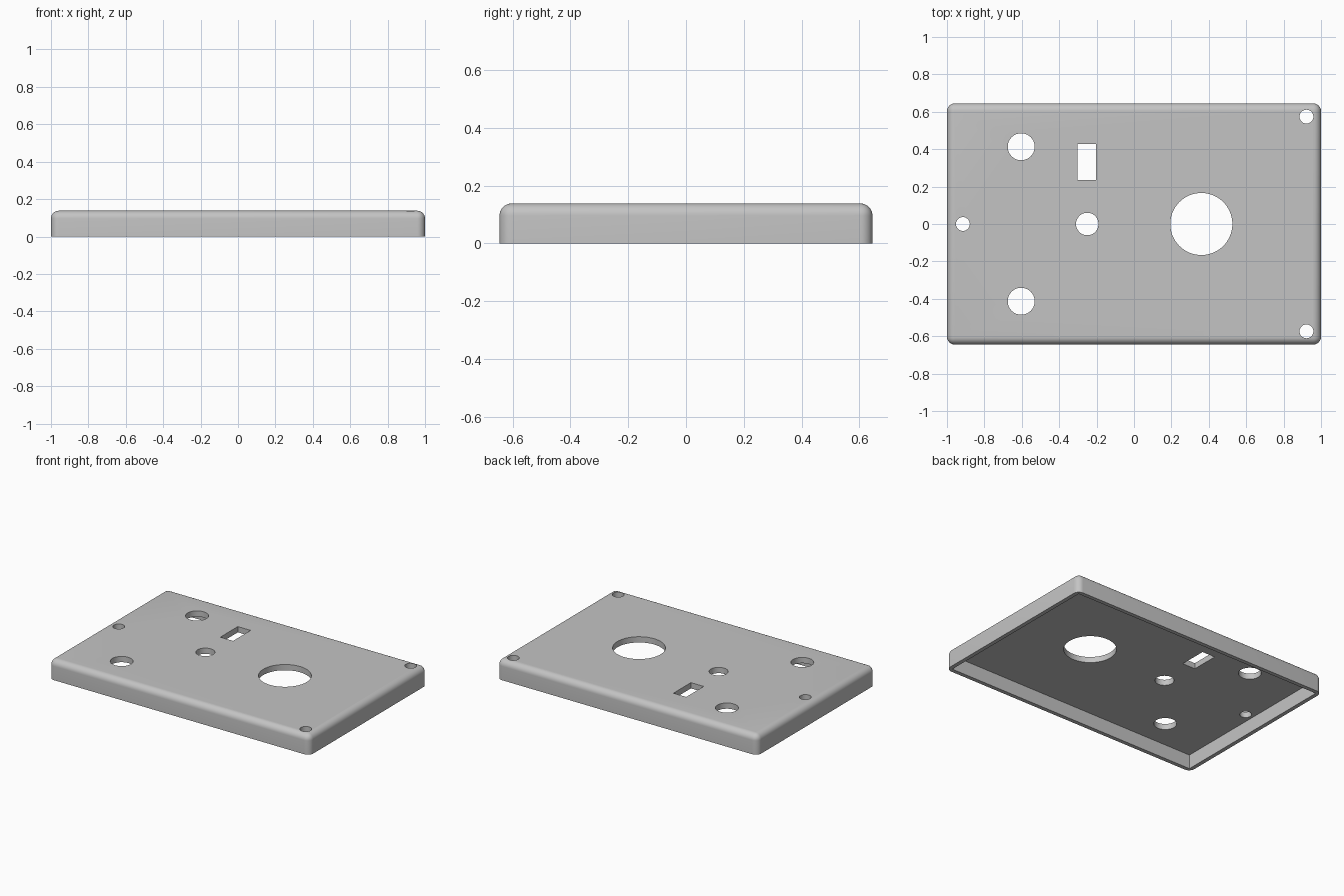
import bpy, bmesh, math
from mathutils import Matrix, Vector

if "Cube" in bpy.data.objects:
    bpy.data.objects.remove(bpy.data.objects["Cube"])

LENGTH, WIDTH, HEIGHT = 2.0, 1.29, 0.138
WALL, PLATE, ROUND = 0.028, 0.04, 0.042

grey = bpy.data.materials.new("light grey")
grey.use_nodes = True
colour = (0.55, 0.55, 0.55, 1)
grey.diffuse_color = colour
grey.node_tree.nodes["Principled BSDF"].inputs["Base Color"].default_value = colour


def add_box(bm, size, centre):
    matrix = Matrix.Translation(centre) @ Matrix.Diagonal((*size, 1))
    bmesh.ops.create_cube(bm, size=1, matrix=matrix)


def make_object(name, bm):
    mesh = bpy.data.meshes.new(name)
    bm.to_mesh(mesh)
    bm.free()
    obj = bpy.data.objects.new(name, mesh)
    bpy.context.collection.objects.link(obj)
    return obj


def cut(target, cutter):
    cutter.hide_render = True
    mod = target.modifiers.new("cut", 'BOOLEAN')
    mod.operation = 'DIFFERENCE'
    mod.solver = 'EXACT'
    mod.object = cutter
    bpy.context.view_layer.objects.active = target
    bpy.ops.object.modifier_apply(modifier=mod.name)
    bpy.data.objects.remove(cutter)


# Outer shell, rounded everywhere except around the open bottom
bm = bmesh.new()
add_box(bm, (LENGTH, WIDTH, HEIGHT), (0, 0, HEIGHT / 2))
rounded = [e for e in bm.edges if any(v.co.z > 0.01 for v in e.verts)]
bmesh.ops.bevel(bm, geom=rounded, offset=ROUND, segments=8, profile=0.5,
                affect='EDGES')
cover = make_object("cover_plate", bm)
cover.data.materials.append(grey)

# Hollow underside
bm = bmesh.new()
depth = HEIGHT - PLATE
add_box(bm, (LENGTH - 2 * WALL, WIDTH - 2 * WALL, depth * 2), (0, 0, 0))
cut(cover, make_object("cavity_cutter", bm))

# Round openings and screw holes (x, y, radius), plus the slot
holes = [(0.36, 0, 0.166), (-0.25, 0, 0.06), (-0.915, 0, 0.037),
         (-0.603, 0.413, 0.072), (-0.603, -0.413, 0.072),
         (0.922, 0.574, 0.037), (0.922, -0.574, 0.037)]
bm = bmesh.new()
for x, y, radius in holes:
    bmesh.ops.create_cone(bm, cap_ends=True, segments=64, radius1=radius,
                          radius2=radius, depth=0.4,
                          matrix=Matrix.Translation((x, y, HEIGHT)))
add_box(bm, (0.098, 0.192, 0.4), (-0.252, 0.332, HEIGHT))
cut(cover, make_object("hole_cutter", bm))

# Smooth shading with sharp rims
bpy.ops.object.select_all(action='DESELECT')
cover.select_set(True)
bpy.context.view_layer.objects.active = cover
bpy.ops.object.shade_smooth_by_angle(angle=math.radians(30))
